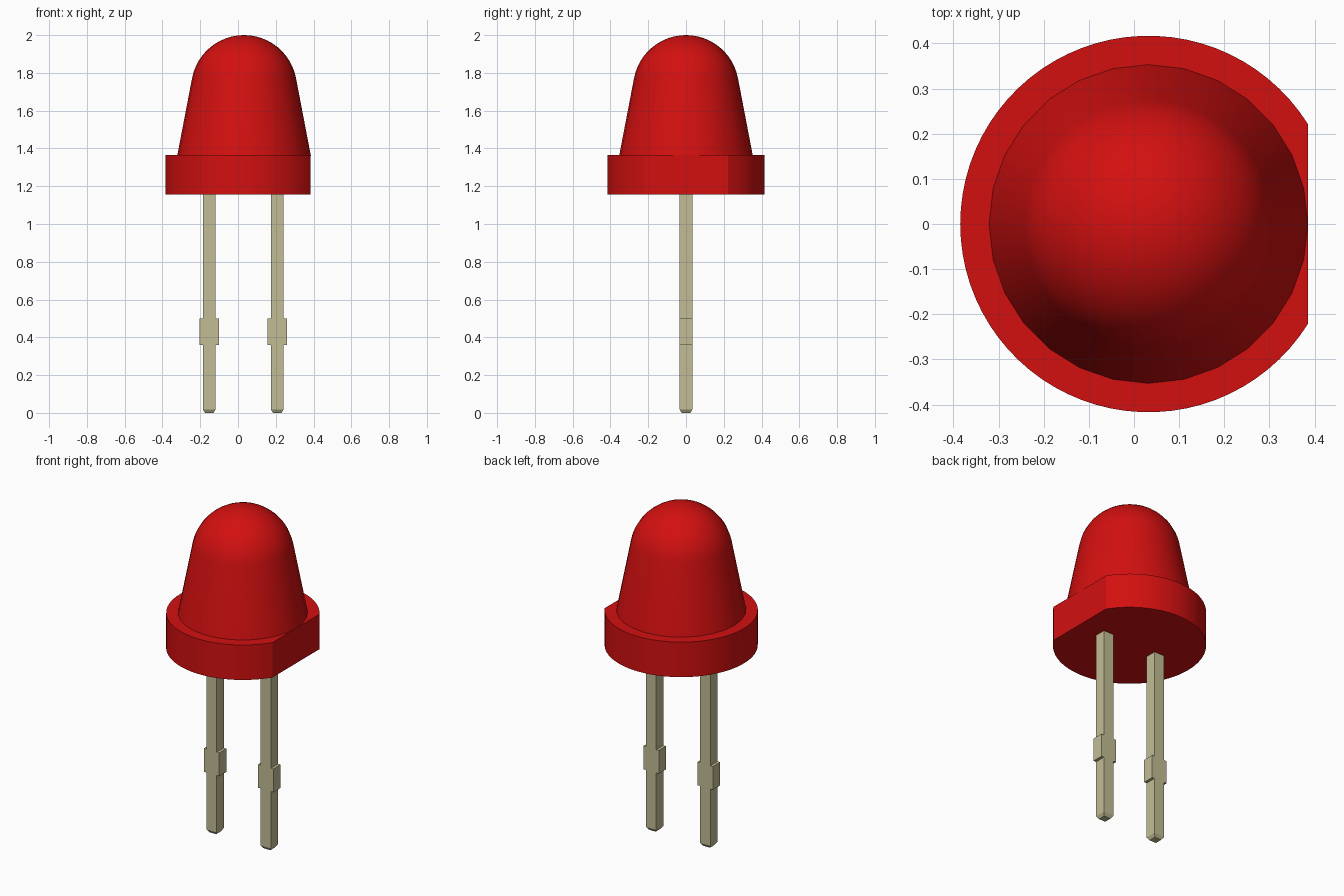
import bpy, bmesh, math

cube = bpy.data.objects.get("Cube")
if cube:
    bpy.data.objects.remove(cube, do_unlink=True)

CX = 0.032       # axis of the lens
FLAT_X = 0.385   # flat side of the rim


def material(name, rgb):
    mat = bpy.data.materials.new(name)
    mat.use_nodes = True
    mat.diffuse_color = (*rgb, 1)
    mat.node_tree.nodes["Principled BSDF"].inputs["Base Color"].default_value = (*rgb, 1)
    return mat


red = material("red plastic", (0.65, 0.005, 0.005))
metal = material("tinned metal", (0.54, 0.51, 0.3))


def finish(name, bm, mat, smooth=None):
    bmesh.ops.recalc_face_normals(bm, faces=bm.faces)
    mesh = bpy.data.meshes.new(name)
    bm.to_mesh(mesh)
    bm.free()
    mesh.materials.append(mat)
    obj = bpy.data.objects.new(name, mesh)
    bpy.context.collection.objects.link(obj)
    if smooth:
        bpy.ops.object.select_all(action="DESELECT")
        obj.select_set(True)
        bpy.context.view_layer.objects.active = obj
        bpy.ops.object.shade_smooth_by_angle(angle=math.radians(smooth))
    return obj


def extrude_outline(bm, points, depth):
    """Fill an outline and extrude it along the vector."""
    face = bm.faces.new([bm.verts.new(p) for p in points])
    new = bmesh.ops.extrude_face_region(bm, geom=[face])["geom"]
    verts = [v for v in new if isinstance(v, bmesh.types.BMVert)]
    bmesh.ops.translate(bm, verts=verts, vec=depth)


# Rim: a disc with one flat side
bm = bmesh.new()
radius = 0.417
half = math.acos((FLAT_X - CX) / radius)
steps = 64
angles = [half + (2 * math.pi - 2 * half) * i / steps for i in range(steps + 1)]
extrude_outline(bm, [(CX + radius * math.cos(a), radius * math.sin(a), 1.155) for a in angles],
                (0, 0, 0.21))
finish("rim", bm, red, 25)

# Lens: a tapered wall running tangent into a round cap
bm = bmesh.new()
ball, centre_z, start = 0.28, 1.72, math.radians(11)
profile = [(0.354, 1.36)]
for i in range(13):
    a = start + (math.pi / 2 - start) * i / 12
    profile.append((ball * math.cos(a), centre_z + ball * math.sin(a)))
verts = [bm.verts.new((CX + r, 0, z)) for r, z in profile]
edges = [bm.edges.new(pair) for pair in zip(verts, verts[1:])]
bmesh.ops.spin(bm, geom=verts + edges, cent=(CX, 0, 0), axis=(0, 0, 1),
               angle=2 * math.pi, steps=28)
bmesh.ops.remove_doubles(bm, verts=bm.verts, dist=0.0005)
finish("lens", bm, red, 40)

# Leads: square pins with a wider shoulder and a chamfered tip
W, SHOULDER, TIP = 0.034, 0.051, 0.018
side = [(W, TIP), (W, 0.36), (SHOULDER, 0.36), (SHOULDER, 0.5), (W, 0.5), (W, 1.16)]
outline = side + [(-x, z) for x, z in reversed(side)]
for name, x in (("left_lead", 0.208), ("right_lead", -0.152)):
    bm = bmesh.new()
    extrude_outline(bm, [(x + px, -W, z) for px, z in outline], (0, 2 * W, 0))
    bm.normal_update()
    bottom = min(bm.faces, key=lambda f: f.calc_center_median().z)
    new = bmesh.ops.extrude_discrete_faces(bm, faces=[bottom])["faces"][0]
    for v in new.verts:
        v.co = (x + (v.co.x - x) * 0.65, v.co.y * 0.65, 0)
    bmesh.ops.remove_doubles(bm, verts=bm.verts, dist=0.0005)
    finish(name, bm, metal)
